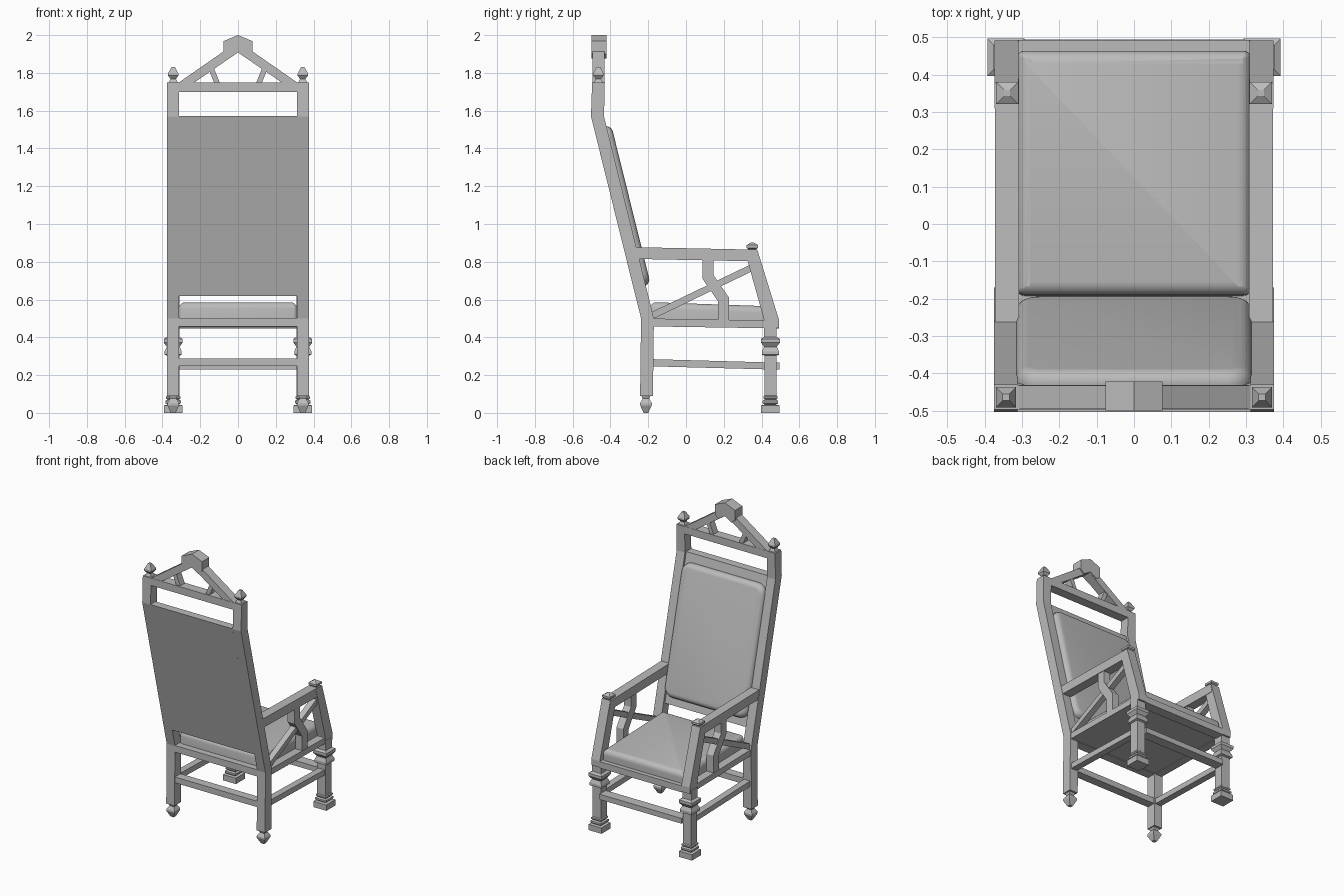
import bpy, bmesh, math
from mathutils import Matrix, Vector

if "Cube" in bpy.data.objects:
    bpy.data.objects.remove(bpy.data.objects["Cube"])

grey = bpy.data.materials.new("plain grey")
grey.diffuse_color = (0.5, 0.5, 0.5, 1)
grey.use_nodes = True
grey.node_tree.nodes["Principled BSDF"].inputs["Base Color"].default_value = grey.diffuse_color


def finish(name, bm):
    bmesh.ops.recalc_face_normals(bm, faces=bm.faces)
    me = bpy.data.meshes.new(name)
    bm.to_mesh(me)
    bm.free()
    me.materials.append(grey)
    ob = bpy.data.objects.new(name, me)
    bpy.context.collection.objects.link(ob)
    return ob


def prism(name, pts, a, b, along="x"):
    """Extrude a 2D outline (y,z) along x, or (x,z) along y, from a to b."""
    bm = bmesh.new()
    place = (lambda p, d: (d, p[0], p[1])) if along == "x" else (lambda p, d: (p[0], d, p[1]))
    lo = [bm.verts.new(place(p, a)) for p in pts]
    hi = [bm.verts.new(place(p, b)) for p in pts]
    n = len(pts)
    bm.faces.new(lo)
    bm.faces.new(hi)
    for i in range(n):
        j = (i + 1) % n
        bm.faces.new((lo[i], lo[j], hi[j], hi[i]))
    return finish(name, bm)


def rect(a0, z0, a1, z1):
    return [(a0, z0), (a1, z0), (a1, z1), (a0, z1)]


def bar(p, q, w):
    """Outline of a straight bar of width w."""
    p, q = Vector(p), Vector(q)
    d = (q - p).normalized()
    n = Vector((-d.y, d.x)) * w / 2
    return [tuple(v) for v in (p - n, q - n, q + n, p + n)]


def turned(name, x, y, profile):
    """Four-sided turning: stacked squares given as (half width, z)."""
    bm = bmesh.new()
    rings = [[bm.verts.new((x + i * h, y + j * h, z))
              for i, j in ((-1, -1), (1, -1), (1, 1), (-1, 1))] for h, z in profile]
    bm.faces.new(rings[0])
    bm.faces.new(rings[-1])
    for r, s in zip(rings, rings[1:]):
        for i in range(4):
            j = (i + 1) % 4
            bm.faces.new((r[i], r[j], s[j], s[i]))
    return finish(name, bm)


def cushion(name, w, l, z0, z1, corner, edge, matrix):
    """Padded slab with rounded corners and a soft upper rim."""
    bm = bmesh.new()
    bmesh.ops.create_cube(bm, size=1)
    bmesh.ops.transform(bm, verts=bm.verts, matrix=Matrix.Translation((0, 0, (z0 + z1) / 2))
                        @ Matrix.Diagonal((w, l, z1 - z0, 1)))
    up = [e for e in bm.edges if abs(e.verts[0].co.z - e.verts[1].co.z) > 1e-4]
    bmesh.ops.bevel(bm, geom=up, offset=corner, segments=5, profile=0.5, affect="EDGES")
    rim = [e for e in bm.edges if all(v.co.z > z1 - 1e-4 for v in e.verts)]
    bmesh.ops.bevel(bm, geom=rim, offset=edge, segments=5, profile=0.5, affect="EDGES")
    bmesh.ops.transform(bm, verts=bm.verts, matrix=matrix)
    ob = finish(name, bm)
    bpy.ops.object.select_all(action="DESELECT")
    ob.select_set(True)
    bpy.context.view_layer.objects.active = ob
    bpy.ops.object.shade_smooth_by_angle(angle=math.radians(35))


IN, OUT, MID = 0.312, 0.375, 0.343


def rear(z):
    """y of the leaning rear plane at height z."""
    return -0.238 - 0.2477 * (z - 0.5)


for side, s in (("left", -1), ("right", 1)):
    # back post with foot and finial
    prism(side + "_back_post", [(-0.243, 0.09), (-0.175, 0.09), (-0.17, 0.5), (-0.434, 1.57),
                                (-0.43, 1.75), (-0.497, 1.75), (-0.503, 1.57), (-0.238, 0.5)],
          s * IN, s * OUT)
    turned(side + "_back_foot", s * MID, -0.212,
           [(0.012, 0), (0.031, 0.04), (0.031, 0.052), (0.017, 0.075), (0.024, 0.092)])
    turned(side + "_post_finial", s * MID, -0.464,
           [(0.024, 1.748), (0.014, 1.768), (0.027, 1.785), (0.027, 1.797), (0.009, 1.832)])
    # front leg and slanted arm support
    turned(side + "_front_leg", s * MID, 0.447,
           [(0.049, 0), (0.049, 0.04), (0.03, 0.043), (0.041, 0.052), (0.041, 0.064),
            (0.03, 0.07), (0.038, 0.078), (0.038, 0.087), (0.032, 0.092), (0.032, 0.303),
            (0.045, 0.308), (0.045, 0.326), (0.034, 0.35), (0.05, 0.372), (0.05, 0.392),
            (0.033, 0.402), (0.033, 0.47)])
    prism(side + "_arm_support", [(0.413, 0.45), (0.492, 0.45), (0.492, 0.493), (0.378, 0.863),
                                  (0.31, 0.863), (0.413, 0.493)], s * 0.31, s * 0.374)
    # arm and its finial
    prism(side + "_arm", [(-0.262, 0.815), (0.39, 0.802), (0.376, 0.864), (-0.262, 0.877)],
          s * 0.308, s * 0.372)
    turned(side + "_arm_finial", s * 0.34, 0.351,
           [(0.022, 0.86), (0.022, 0.868), (0.03, 0.874), (0.03, 0.888), (0.008, 0.902)])
    # tracery under the arm
    prism(side + "_arm_diagonal", bar((-0.2, 0.505), (0.372, 0.78), 0.036), s * 0.322, s * 0.362)
    prism(side + "_arm_brace", [(0.087, 0.82), (0.145, 0.82), (0.145, 0.73), (0.228, 0.61),
                                (0.228, 0.48), (0.17, 0.48), (0.17, 0.59), (0.087, 0.71)],
          s * 0.316, s * 0.368)
    # side rails
    prism(side + "_seat_rail", [(-0.2, 0.458), (0.45, 0.448), (0.45, 0.488), (-0.2, 0.5)],
          s * 0.314, s * 0.37)
    prism(side + "_stretcher", [(-0.2, 0.247), (0.445, 0.23), (0.445, 0.267), (-0.2, 0.285)],
          s * 0.32, s * 0.366)
    # crest: sloping beam and strut
    prism(side + "_crest_beam", [(s * 0.315, 1.748), (s * 0.233, 1.748), (0, 1.908),
                                 (s * 0.06, 1.925)], -0.495, -0.432, "y")
    prism(side + "_crest_strut", bar((s * 0.145, 1.83), (s * 0.11, 1.745), 0.028),
          -0.488, -0.438, "y")

# crest block and top rail
prism("crest_block", [(-0.077, 1.9), (-0.05, 1.877), (0, 1.908), (0.05, 1.877), (0.077, 1.9),
                      (0.077, 1.968), (0, 2.0), (-0.077, 1.968)], -0.5, -0.422, "y")
prism("crest_rail", rect(-IN, 1.7, IN, 1.75), -0.497, -0.431, "y")

# cross rails
prism("back_seat_rail", rect(-0.237, 0.457, -0.172, 0.503), -IN, IN)
prism("front_seat_rail", rect(0.425, 0.446, 0.493, 0.49), -IN, IN)
prism("back_stretcher", rect(-0.238, 0.247, -0.178, 0.287), -IN, IN)
prism("front_stretcher", rect(0.425, 0.231, 0.494, 0.267), -IN, IN)
prism("seat_board", [(-0.18, 0.462), (0.43, 0.452), (0.43, 0.486), (-0.18, 0.497)], -0.314, 0.314)

# back panel
prism("back_panel", [(rear(0.62), 0.62), (rear(0.62) + 0.05, 0.62),
                     (rear(1.572) + 0.055, 1.572), (rear(1.572), 1.572)], -IN, IN)

# upholstery
lean = math.atan(0.2477)
up = Vector((0, -math.sin(lean), math.cos(lean)))
out = Vector((0, math.cos(lean), math.sin(lean)))
frame = Matrix((Vector((-1, 0, 0)), up, out)).transposed().to_4x4()
cushion("back_cushion", 0.632, 0.87, 0.02, 0.093, 0.065, 0.035,
        Matrix.Translation((0, rear(1.08), 1.08)) @ frame)
cushion("seat_cushion", 0.626, 0.655, -0.088, 0, 0.02, 0.035,
        Matrix.Translation((0, 0.138, 0.575)) @ Matrix.Rotation(math.radians(-2), 4, "X"))
